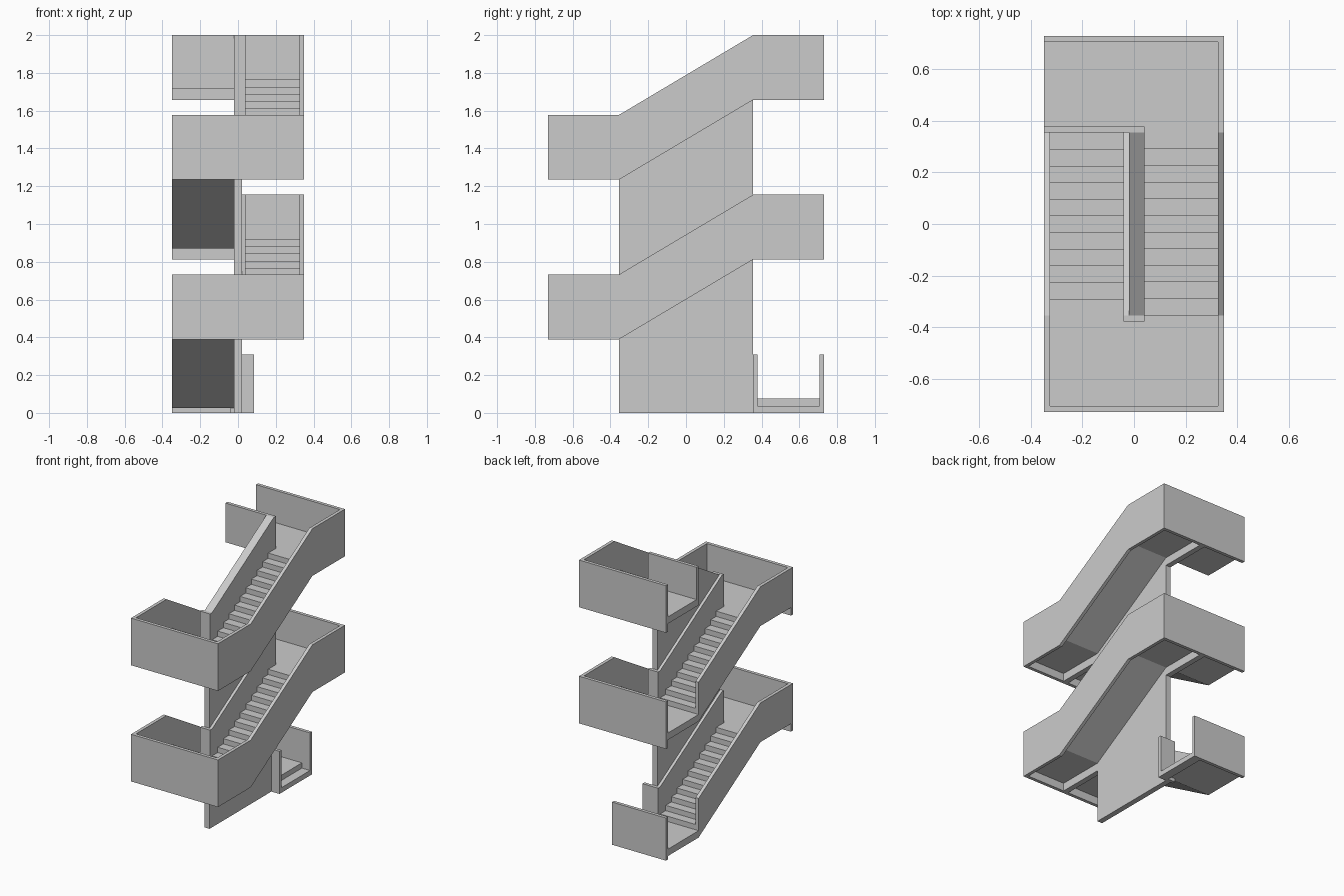
import bpy, bmesh

if "Cube" in bpy.data.objects:
    bpy.data.objects.remove(bpy.data.objects["Cube"])

W, L, D = 0.35, 0.73, 0.355        # half width, half length, half flight run
T = 0.024                          # parapet thickness
IN0, IN1 = 0.02, 0.04              # central wall face, inner parapet face
RISE, STEPS = 0.4225, 11
SOFFIT, TOP, LOW = -0.05, 0.235, -0.108   # offsets from floor level


def floor(k):
    return 0.075 + RISE * k


def prism(name, pts, x0, x1):
    """Extrude a (y, z) profile from x0 to x1."""
    bm = bmesh.new()
    f = bm.faces.new([bm.verts.new((x0, y, z)) for y, z in pts])
    ret = bmesh.ops.extrude_face_region(bm, geom=[f])
    vs = [v for v in ret["geom"] if isinstance(v, bmesh.types.BMVert)]
    bmesh.ops.translate(bm, verts=vs, vec=(x1 - x0, 0, 0))
    bmesh.ops.recalc_face_normals(bm, faces=bm.faces)
    me = bpy.data.meshes.new(name)
    bm.to_mesh(me)
    bm.free()
    ob = bpy.data.objects.new(name, me)
    bpy.context.collection.objects.link(ob)
    return ob


def box(name, x0, x1, y0, y1, z0, z1):
    return prism(name, [(y0, z0), (y1, z0), (y1, z1), (y0, z1)], x0, x1)


def steps(name, k, d, x0, x1):
    """Stepped flight with sloping soffit, rising towards d*y."""
    f, run, r = floor(k), 2 * D / STEPS, RISE / STEPS
    pts = [(-d * D, f + SOFFIT)]
    for i in range(STEPS):
        y = d * (-D + i * run)
        pts += [(y, f + i * r), (y, f + (i + 1) * r)]
    pts += [(d * D, f + RISE), (d * D, f + RISE + SOFFIT)]
    prism(name, pts, x0, x1)


def slope(name, k, d, x0, x1, low):
    """Sloping parapet along a flight."""
    a, b = floor(k), floor(k + 1)
    prism(name, [(-d * D, max(0, a + low)), (d * D, b + low),
                 (d * D, b + TOP), (-d * D, a + TOP)], x0, x1)


# Full-height wall between the flights
prism("central_wall", [(-D, 0), (D, 0), (D, floor(4) + TOP), (-D, floor(3) + TOP)],
      -IN0, IN0)

# Flights: even ones climb to the front on the left, odd ones to the back on the right
for k in range(4):
    if k % 2 == 0:
        steps("left_flight", k, -1, -W + T, -IN0)
        slope("left_outer_parapet", k, -1, -W, -W + T, SOFFIT)
        slope("left_inner_parapet", k, -1, -IN1, -IN0, SOFFIT)
    else:
        steps("right_flight", k, 1, IN0, W - T)
        slope("right_inner_parapet", k, 1, IN0, IN1, SOFFIT)
        slope("right_outer_parapet", k, 1, W - T, W, LOW)

# Front landings, closed on three sides
for k in (1, 3):
    f = floor(k)
    box("front_landing", -W + T, W - T, -L + T, -D, f + SOFFIT, f)
    box("front_landing_parapet", -W, W, -L, -L + T, f + LOW, f + TOP)
    box("front_landing_left_parapet", -W, -W + T, -L + T, -D, f + SOFFIT, f + TOP)
    box("front_landing_right_parapet", W - T, W, -L + T, -D, f + LOW, f + TOP)
    box("front_landing_beam", -IN0, IN0, -L + T, -D, f + LOW, f + SOFFIT)
    box("front_wall_end", -IN1, IN1, -D - T, -D, f + SOFFIT, f + TOP)

# Back landings, open on the left
for k in (2, 4):
    f = floor(k)
    box("back_landing", -W, W - T, D, L - T, f + SOFFIT, f)
    box("back_landing_parapet", -W, W, L - T, L, f + LOW, f + TOP)
    box("back_landing_right_parapet", W - T, W, D, L - T, f + LOW, f + TOP)
    box("back_landing_beam", -IN0, IN0, D, L - T, f + LOW, f + SOFFIT)
    box("back_wall_end", -W if k == 4 else -IN1, IN1, D, D + T, f + SOFFIT, f + TOP)

# Ground landing with one entry step on its right
f, e = floor(0), 0.085
box("ground_landing", -W, IN0, D, L - T, f + SOFFIT, f)
box("entry_step", IN0, e, D + T, L - T, 0, f - RISE / STEPS)
box("ground_back_parapet", -W, e, L - T, L, 0, f + TOP)
box("ground_inner_parapet", -IN1, e, D, D + T, 0, f + TOP)
